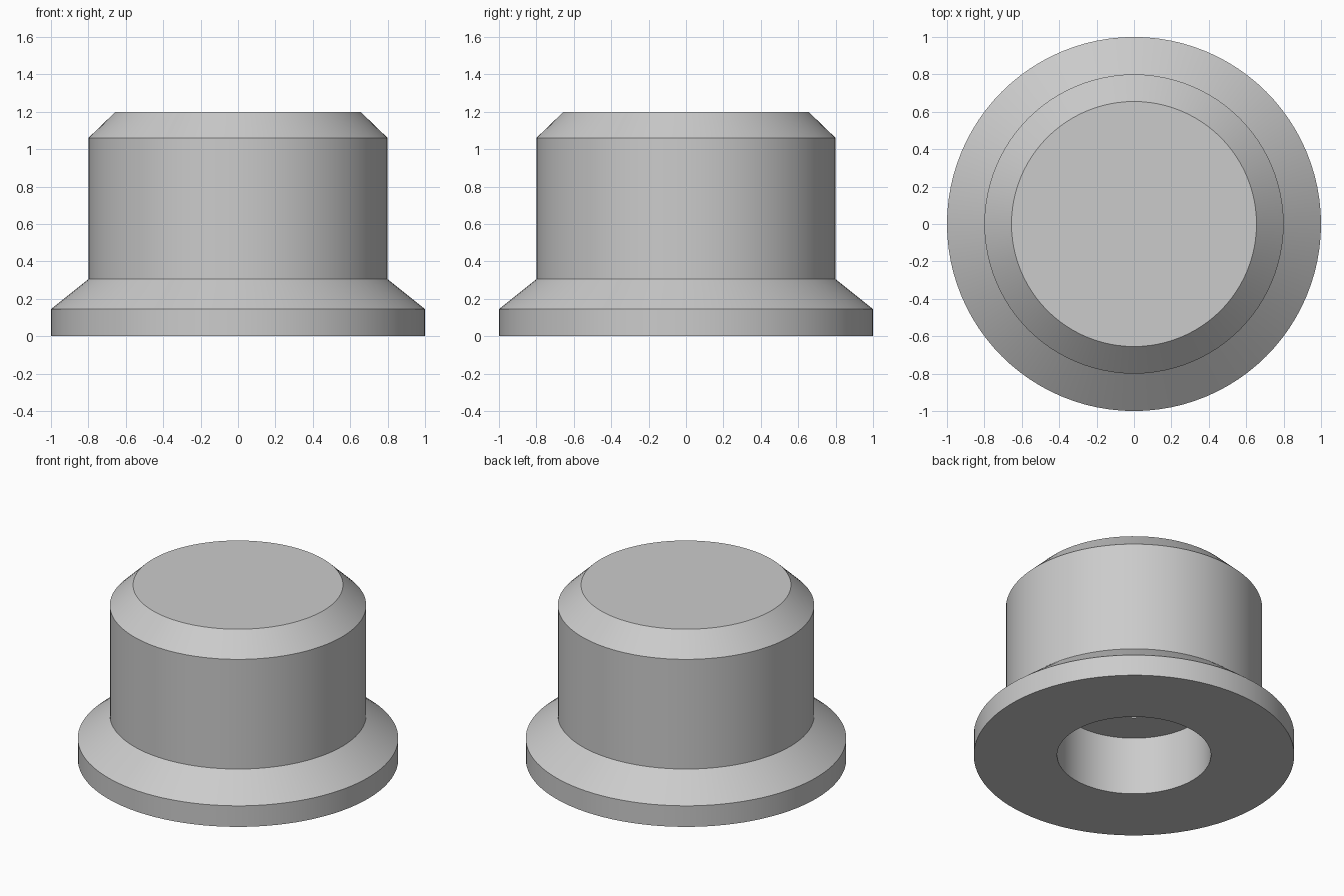
import bpy
import bmesh
import math

SEGMENTS = 96

cube = bpy.data.objects.get("Cube")
if cube:
    bpy.data.objects.remove(cube, do_unlink=True)

grey = bpy.data.materials.new("light_grey")
grey.use_nodes = True
grey.diffuse_color = (0.6, 0.6, 0.6, 1)
grey.node_tree.nodes["Principled BSDF"].inputs["Base Color"].default_value = grey.diffuse_color


def lathe(name, profile, material):
    """Turn a (radius, height) profile about the z axis into a closed solid."""
    bm = bmesh.new()
    verts = [bm.verts.new((r, 0, z)) for r, z in profile]
    edges = [bm.edges.new(pair) for pair in zip(verts, verts[1:])]
    bmesh.ops.spin(bm, geom=verts + edges, cent=(0, 0, 0), axis=(0, 0, 1),
                   angle=math.tau, steps=SEGMENTS)
    bmesh.ops.remove_doubles(bm, verts=bm.verts, dist=0.0005)
    bmesh.ops.recalc_face_normals(bm, faces=bm.faces)
    mesh = bpy.data.meshes.new(name)
    bm.to_mesh(mesh)
    bm.free()
    mesh.materials.append(material)
    obj = bpy.data.objects.new(name, mesh)
    bpy.context.collection.objects.link(obj)
    bpy.ops.object.select_all(action="DESELECT")
    obj.select_set(True)
    bpy.context.view_layer.objects.active = obj
    bpy.ops.object.shade_smooth_by_angle(angle=math.radians(20))
    return obj


# Outside: flat top, chamfer, straight body, sloped flange, rim
outside = [(0, 1.2), (0.655, 1.2), (0.8, 1.06), (0.8, 0.305), (1, 0.145), (1, 0)]
# Underside: wide counterbore, then a narrower blind hole
bore = [(0.48, 0), (0.48, 0.4), (0.225, 0.4), (0.225, 0.8), (0, 0.8)]

lathe("flanged_knob", outside + bore, grey)
